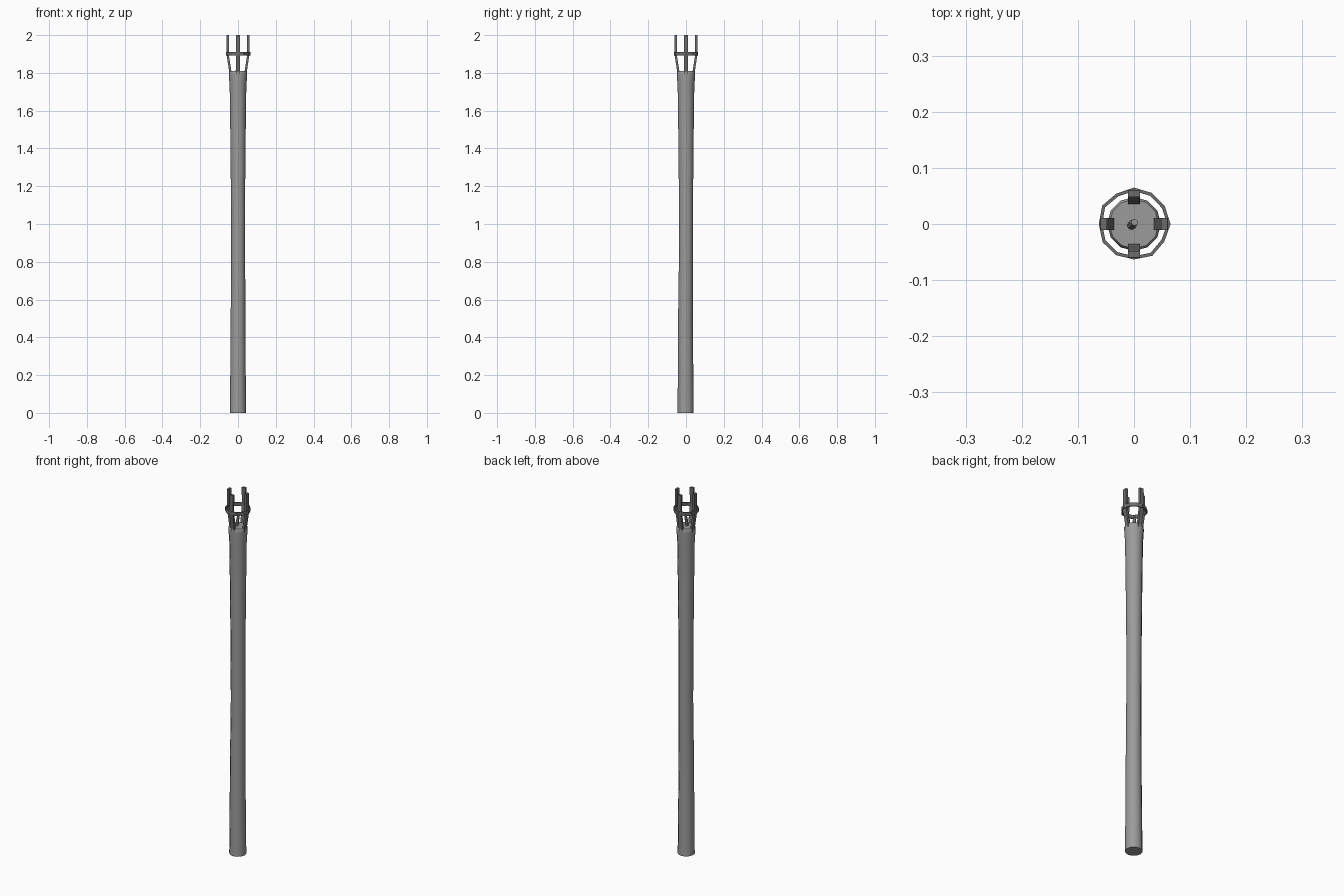
import bpy, bmesh, math
from mathutils import Vector

if "Cube" in bpy.data.objects:
    bpy.data.objects.remove(bpy.data.objects["Cube"])


def material(name, v):
    m = bpy.data.materials.new(name)
    m.diffuse_color = (v, v, v, 1)
    m.use_nodes = True
    m.node_tree.nodes["Principled BSDF"].inputs["Base Color"].default_value = m.diffuse_color
    return m


shaft_grey = material("shaft_grey", .33)
iron_grey = material("iron_grey", .15)


def loft(name, rings, mat, closed=False, smooth=True):
    """Skin a list of point rings; cap both ends unless the loop is closed."""
    bm = bmesh.new()
    vs = [[bm.verts.new(p) for p in ring] for ring in rings]
    n = len(rings[0])
    last = len(vs) if closed else len(vs) - 1
    for i in range(last):
        a, b = vs[i], vs[(i + 1) % len(vs)]
        for j in range(n):
            k = (j + 1) % n
            bm.faces.new((a[j], a[k], b[k], b[j]))
    if not closed:
        bm.faces.new(vs[0][::-1])
        bm.faces.new(vs[-1])
    bmesh.ops.recalc_face_normals(bm, faces=bm.faces)
    me = bpy.data.meshes.new(name)
    bm.to_mesh(me)
    bm.free()
    me.materials.append(mat)
    ob = bpy.data.objects.new(name, me)
    bpy.context.collection.objects.link(ob)
    if smooth:
        bpy.ops.object.select_all(action='DESELECT')
        ob.select_set(True)
        bpy.context.view_layer.objects.active = ob
        bpy.ops.object.shade_smooth_by_angle(angle=math.radians(35))
    return ob


def circle(r, z, n, cx=0, cy=0):
    return [(cx + r * math.cos(2 * math.pi * i / n),
             cy + r * math.sin(2 * math.pi * i / n), z) for i in range(n)]


# Wooden pole: slightly bent, waisted shaft (z, radius, x shift, y shift)
shaft = [(0, .043, 0, -.002), (.2, .041, 0, -.002), (.48, .039, 0, -.003),
         (.85, .037, .001, 0), (1.2, .038, 0, 0), (1.5, .041, 0, 0),
         (1.72, .044, 0, 0), (1.785, .048, 0, 0), (1.803, .048, 0, 0), (1.81, .044, 0, 0)]
loft("pole", [circle(r, z, 12, x, y) for z, r, x, y in shaft], shaft_grey)

# Leaning wick stub in the middle of the pole top
loft("wick", [circle(.008, 1.80, 8, -.005, -.003), circle(.008, 1.84, 8, -.002),
              circle(.006, 1.87, 8, .001, .003)], shaft_grey)

# Four bent flat prongs (z, inner radius, outer radius)
prong = [(1.79, .034, .046), (1.815, .036, .048), (1.90, .049, .061), (2.0, .048, .060)]
for q in range(4):
    a = q * math.pi / 2
    u, v = Vector((math.cos(a), math.sin(a), 0)), Vector((-math.sin(a), math.cos(a), 0))
    rings = []
    for z, r0, r1 in prong:
        up = Vector((0, 0, z))
        rings.append([u * r + v * s + up for r, s in
                      ((r0, -.011), (r1, -.011), (r1, .011), (r0, .011))])
    loft(f"prong_{q + 1}", rings, iron_grey, smooth=False)

# Iron hoop around the prongs
hoop = []
for i in range(12):
    a = 2 * math.pi * i / 12
    wob = .0015 * math.sin(5 * a + 1)
    hoop.append([((r + wob) * math.cos(a), (r + wob) * math.sin(a), z) for r, z in
                 ((.058, 1.891), (.064, 1.891), (.064, 1.91), (.058, 1.91))])
loft("hoop", hoop, iron_grey, closed=True, smooth=False)
